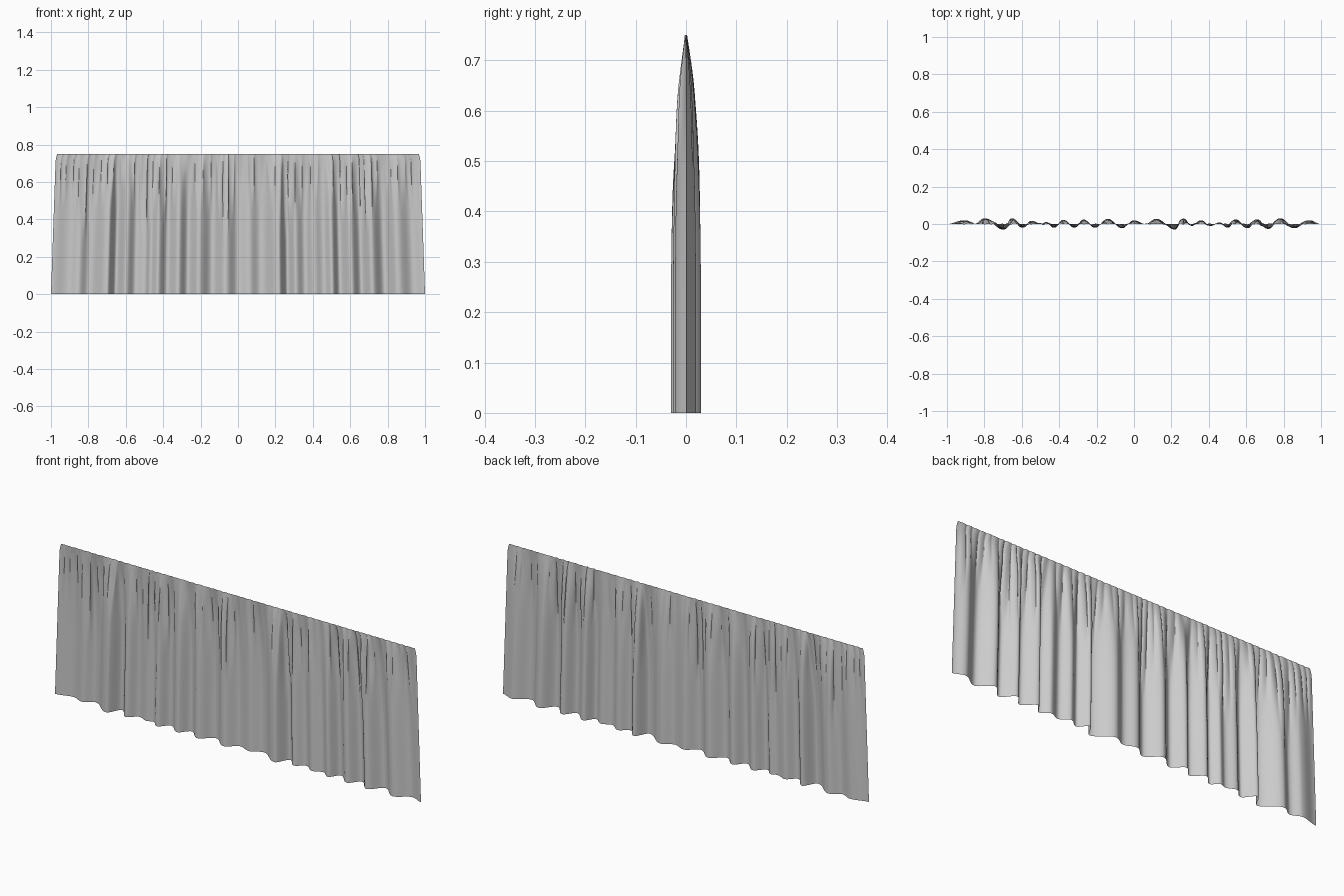
import bpy, bmesh, math, random

random.seed(4)
cube = bpy.data.objects.get("Cube")
if cube:
    bpy.data.objects.remove(cube, do_unlink=True)

HEIGHT, COLS, ROWS = 0.75, 720, 40

# Hem folds: (position, depth) of each crest and trough, in hundredths
FOLDS = [(-100, 0), (-91, 2), (-85.5, 0), (-80, 3), (-70, -3), (-65.5, 3),
         (-60, -2), (-55, 1.7), (-50, 0), (-47, 1), (-43, -2), (-38, 2.2),
         (-32, -2), (-27, 2.4), (-21, -2), (-14, 2.8), (-6.5, -2.2), (0, 2),
         (6, 0), (12, 2.8), (22, -3), (26.5, 3), (31, -1), (36, 2),
         (41, -1), (46, 0.8), (50.5, -2), (54.5, 2.5), (61, -2.2),
         (66, 2.5), (72, -2.6), (78.5, 3), (86, -2.2), (94, 2), (100, 0)]
folds = [(x / 100, y / 100) for x, y in FOLDS]

# Narrow gathers under the heading, each with its own depth and length
gathers, pos, side = [(-1.0, 0.0)], -0.985, 1
while pos < 0.98:
    gathers.append((pos, side * random.uniform(0.002, 0.006)))
    pos += random.uniform(0.012, 0.026)
    side = -side
gathers.append((1.0, 0.0))


def wave(knots, x):
    """Smooth wave running through crests and troughs."""
    for (x0, y0), (x1, y1) in zip(knots, knots[1:]):
        if x <= x1:
            t = (x - x0) / (x1 - x0)
            return y0 + (y1 - y0) * (1 - math.cos(math.pi * t)) / 2
    return knots[-1][1]


def smooth(a, b, v):
    t = min(max((v - a) / (b - a), 0), 1)
    return t * t * (3 - 2 * t)


# Curtain sheet: deep folds at the hem, gathered and flattened at the top
bm = bmesh.new()
columns = []
for i in range(COLS + 1):
    u = -1 + 2 * i / COLS
    deep, fine = wave(folds, u), wave(gathers, u)
    lean = wave(gathers, max(-1, u - 0.009))
    start = 0.4 + 0.1 * math.sin(17 * u) + 0.06 * math.sin(41 * u + 1)
    column = []
    for j in range(ROWS + 1):
        t = j / ROWS
        z = HEIGHT * t
        pleat = smooth(start, start + 0.3, z) * (1 - 0.6 * smooth(0.62, 0.75, z))
        width = 1 - 0.026 * t - 0.008 * smooth(0.72, 0.75, z)
        x = u * width + 1.3 * lean * pleat * (1 - smooth(0.96, 1, abs(u)))
        y = deep * (1 - t ** 4) + fine * pleat
        column.append(bm.verts.new((x, y, z)))
    columns.append(column)
for a, b in zip(columns, columns[1:]):
    for j in range(ROWS):
        bm.faces.new((a[j], b[j], b[j + 1], a[j + 1]))
for f in bm.faces:
    f.smooth = True

mesh = bpy.data.meshes.new("curtain")
bm.to_mesh(mesh)
bm.free()
curtain = bpy.data.objects.new("curtain", mesh)
bpy.context.collection.objects.link(curtain)

# Plain grey cloth
cloth = bpy.data.materials.new("grey cloth")
cloth.use_nodes = True
colour = (0.6, 0.6, 0.6, 1)
cloth.diffuse_color = colour
cloth.node_tree.nodes["Principled BSDF"].inputs["Base Color"].default_value = colour
mesh.materials.append(cloth)
